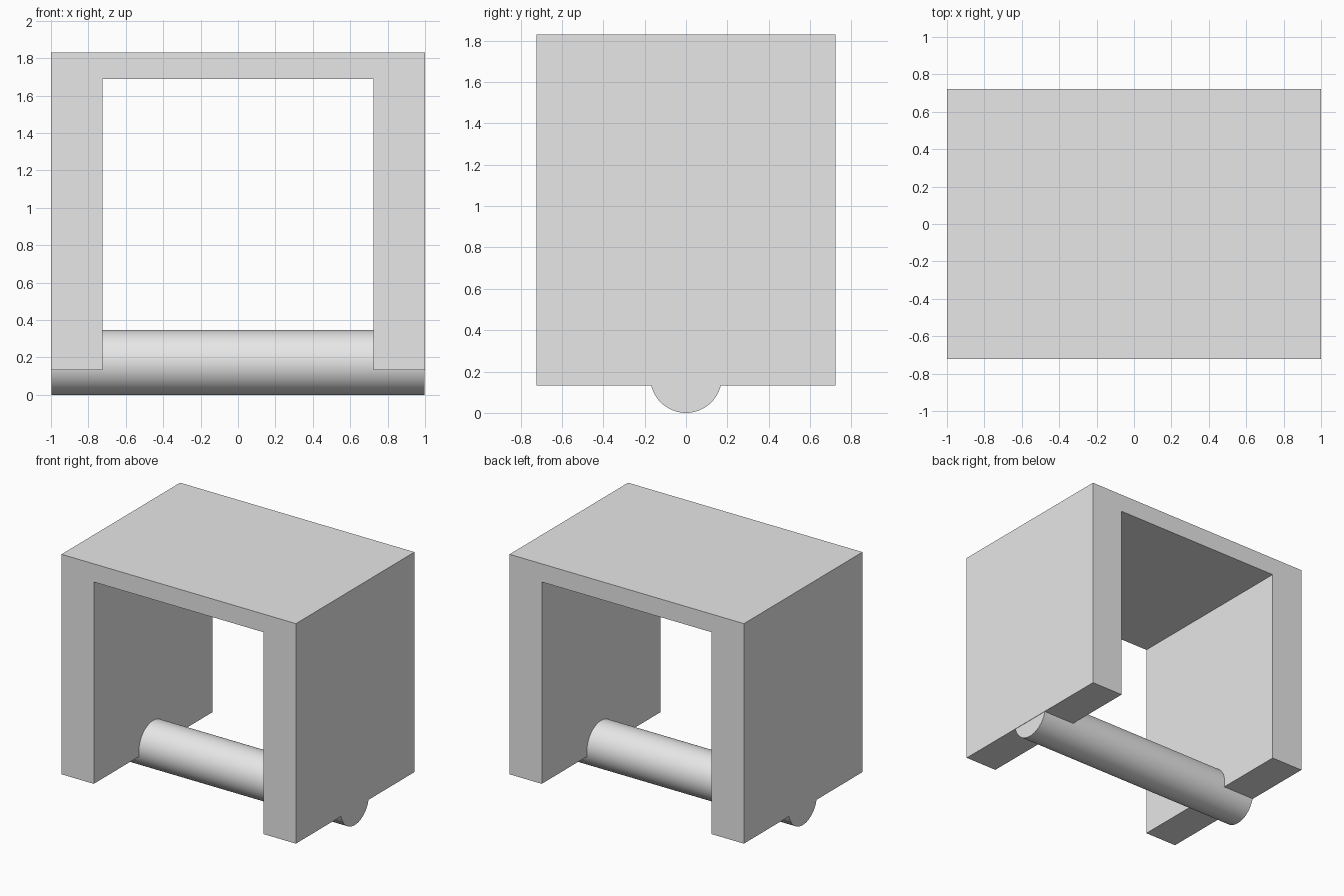
import bpy
import bmesh
import math
from mathutils import Matrix

cube = bpy.data.objects.get("Cube")
if cube:
    bpy.data.objects.remove(cube, do_unlink=True)

# Single light grey material
grey = bpy.data.materials.new("light grey")
grey.use_nodes = True
colour = (0.8, 0.8, 0.8, 1)
grey.diffuse_color = colour
grey.node_tree.nodes["Principled BSDF"].inputs["Base Color"].default_value = colour


def add_object(name, bm):
    bmesh.ops.recalc_face_normals(bm, faces=bm.faces)
    mesh = bpy.data.meshes.new(name)
    bm.to_mesh(mesh)
    bm.free()
    mesh.materials.append(grey)
    obj = bpy.data.objects.new(name, mesh)
    bpy.context.collection.objects.link(obj)
    return obj


# Housing: an upside-down U profile extruded front to back
half_width, inner, depth = 1.0, 0.725, 1.445
base, ceiling, top = 0.133, 1.69, 1.83
half = [(half_width, top), (half_width, base), (inner, base), (inner, ceiling)]
outline = half + [(-x, z) for x, z in reversed(half)]
bm = bmesh.new()
profile = bm.faces.new([bm.verts.new((x, -depth / 2, z)) for x, z in outline])
extruded = bmesh.ops.extrude_face_region(bm, geom=[profile], use_keep_orig=True)
verts = [v for v in extruded["geom"] if isinstance(v, bmesh.types.BMVert)]
bmesh.ops.translate(bm, verts=verts, vec=(0, depth, 0))
add_object("housing", bm)

# Roller: a round bar running through the bottoms of both side walls
radius = 0.173
bm = bmesh.new()
bmesh.ops.create_cone(
    bm, cap_ends=True, segments=64, radius1=radius, radius2=radius, depth=1.994,
    matrix=Matrix.Translation((0, 0, radius)) @ Matrix.Rotation(math.pi / 2, 4, "Y"))
roller = add_object("roller", bm)
bpy.ops.object.select_all(action="DESELECT")
roller.select_set(True)
bpy.context.view_layer.objects.active = roller
bpy.ops.object.shade_smooth_by_angle(angle=math.radians(30))
